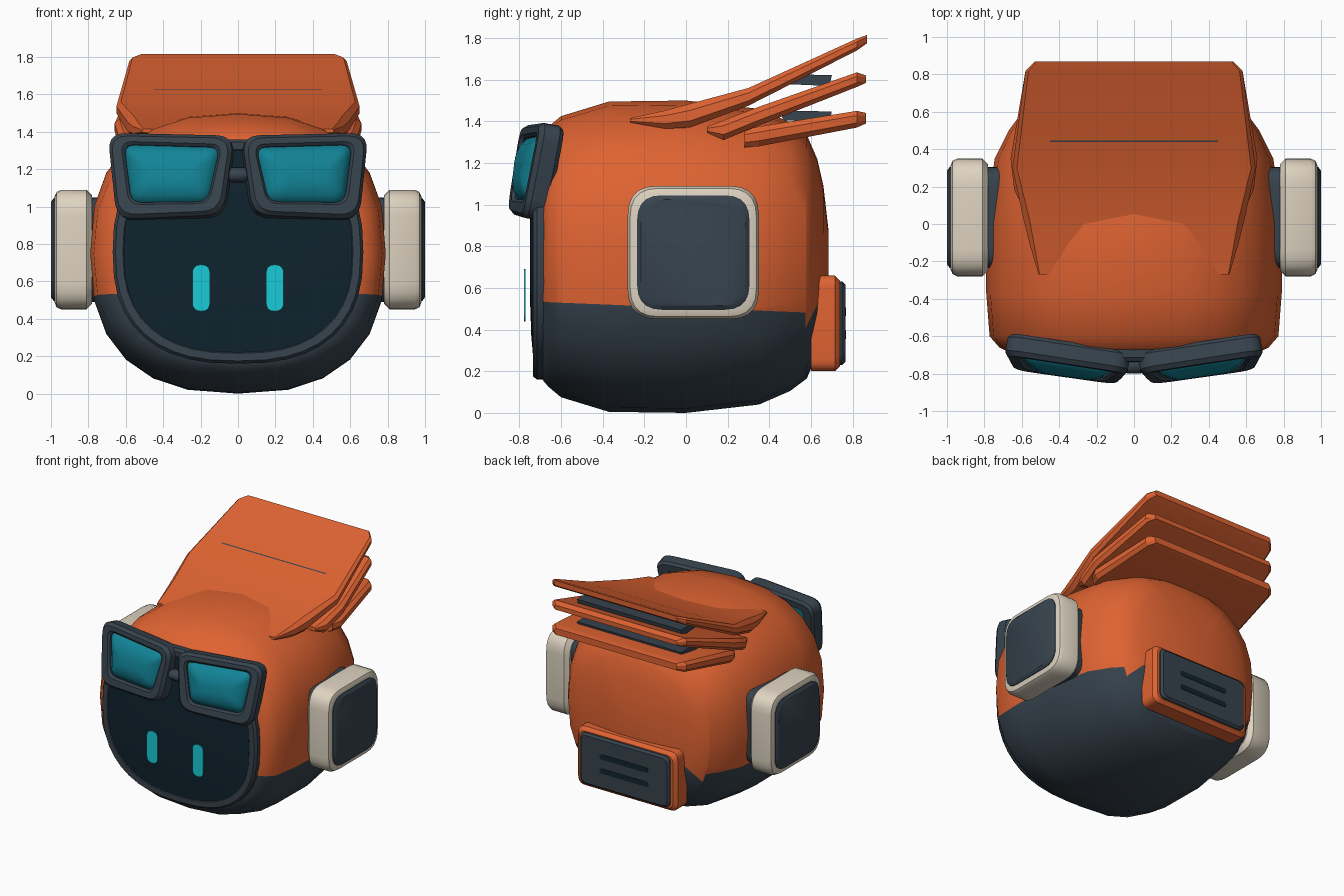
import bpy, bmesh, math
from mathutils import Vector, Matrix

if "Cube" in bpy.data.objects:
    bpy.data.objects.remove(bpy.data.objects["Cube"])


def material(name, rgb):
    m = bpy.data.materials.new(name)
    m.diffuse_color = (*rgb, 1)
    m.use_nodes = True
    m.node_tree.nodes["Principled BSDF"].inputs["Base Color"].default_value = m.diffuse_color
    return m


ORANGE = material("orange", (0.74, 0.125, 0.032))
SLATE = material("slate", (0.038, 0.056, 0.075))
BEIGE = material("beige", (0.73, 0.65, 0.53))
NAVY = material("navy", (0.005, 0.017, 0.027))
CYAN = material("cyan", (0.01, 0.60, 0.68))
TEAL = material("teal", (0.006, 0.23, 0.31))


def loft(name, loops, mats, ring=False, angle=35, edit=None):
    """Bridge equal loops; cap both ends, or join last to first for a ring."""
    bm = bmesh.new()
    rows = [[bm.verts.new(p) for p in loop] for loop in loops]
    n = len(rows[0])
    pairs = list(zip(rows, rows[1:])) + ([(rows[-1], rows[0])] if ring else [])
    for a, b in pairs:
        for i in range(n):
            j = (i + 1) % n
            bm.faces.new((a[i], a[j], b[j], b[i]))
    if not ring:
        bm.faces.new(rows[0])
        bm.faces.new(rows[-1])
    bmesh.ops.recalc_face_normals(bm, faces=bm.faces)
    if edit:
        edit(bm)
    me = bpy.data.meshes.new(name)
    bm.to_mesh(me)
    bm.free()
    for m in mats:
        me.materials.append(m)
    ob = bpy.data.objects.new(name, me)
    bpy.context.collection.objects.link(ob)
    bpy.ops.object.select_all(action='DESELECT')
    ob.select_set(True)
    bpy.context.view_layer.objects.active = ob
    bpy.ops.object.shade_smooth_by_angle(angle=math.radians(angle))
    return ob


def squircle(hw, hh, count=24, p=2.5):
    pts = []
    for i in range(count):
        a = 2 * math.pi * i / count
        c, s = math.cos(a), math.sin(a)
        pts.append((hw * math.copysign(abs(c) ** (2 / p), c),
                    hh * math.copysign(abs(s) ** (2 / p), s)))
    return pts


def rounded(corners, r, seg=5):
    pts, n = [], len(corners)
    for i in range(n):
        p, c, q = (Vector(corners[(i + k) % n]) for k in (-1, 0, 1))
        a, b = c + (p - c).normalized() * r, c + (q - c).normalized() * r
        for k in range(seg + 1):
            t = k / seg
            pts.append(tuple(a * (1 - t) ** 2 + c * 2 * t * (1 - t) + b * t * t))
    return pts


def rect(hw, hh, r, seg=5):
    return rounded([(-hw, hh), (hw, hh), (hw, -hh), (-hw, -hh)], r, seg)


def layers(outline, steps, place):
    """Stack an outline at (inset, depth) steps, mapped to space by place(u, v, d)."""
    hu = max(abs(u) for u, v in outline)
    hv = max(abs(v) for u, v in outline)
    return [[place(u * (1 - k / hu), v * (1 - k / hv), d) for u, v in outline]
            for k, d in steps]


# Head shell with a slate lower half and notched colour border at the back
def jaw_line(bm):
    def cut(co, no, keep):
        faces = [f for f in bm.faces if keep(f.calc_center_median())]
        geom = set(faces)
        for f in faces:
            geom.update(f.edges, f.verts)
        bmesh.ops.bisect_plane(bm, geom=list(geom), plane_co=co, plane_no=no, dist=1e-5)
    cut((0, 0, 0.505), (0, 0.04, 1), lambda c: True)
    cut((0, 0.575, 0), (0, 1, 0), lambda c: c.z < 0.9)
    cut((0, 0.585, 0.43), (0, -2, 1), lambda c: c.y > 0.57)
    for s in (-1, 1):
        cut((0, 0, 0.74), (1.6 * s, 0, 1), lambda c: c.y > 0.57)
    for f in bm.faces:
        c = f.calc_center_median()
        if c.y < 0.575:
            f.material_index = int(c.z < 0.505 - 0.04 * c.y)
        else:
            f.material_index = int(c.z < 0.43 + 2 * (c.y - 0.585)
                                   and c.z < max(0.62, 0.74 - 1.6 * abs(c.x)))


HEAD = [(-0.69, 0.66, 0.59), (-0.66, 0.72, 0.625), (-0.60, 0.772, 0.675),
        (-0.37, 0.79, 0.745), (0, 0.79, 0.75), (0.35, 0.745, 0.71),
        (0.50, 0.67, 0.645), (0.58, 0.61, 0.585), (0.63, 0.48, 0.47),
        (0.66, 0.35, 0.34), (0.685, 0.12, 0.12)]
loft("head", [[(u, y, 0.75 + v) for u, v in squircle(w, h)] for y, w, h in HEAD],
     [ORANGE, SLATE], angle=60, edit=jaw_line)

# Face screen and its rim
def front(u, v, d):
    return (u, -d, 0.76 + v)

loft("face_rim", layers(squircle(0.67, 0.60, 40), [(0, 0.66), (0, 0.715), (0.015, 0.735),
     (0.055, 0.735), (0.07, 0.72), (0.07, 0.66)], front), [SLATE], ring=True)
loft("face_screen", layers(squircle(0.61, 0.54, 40), [(0, 0.68), (0, 0.73), (0.15, 0.743),
     (0.35, 0.75)], front), [NAVY])

# Ear pads, eyes and goggles on both sides
for s, side in ((1, "right"), (-1, "left")):
    def ear(u, v, d):
        return (s * d, 0.035 + u, 0.77 + v)

    loft("ear_base_" + side, layers(rect(0.27, 0.28, 0.1), [(0, 0.6), (0, 0.80)], ear), [SLATE])
    loft("ear_pad_" + side, layers(rect(0.315, 0.32, 0.14), [(0.03, 0.78), (0, 0.81),
         (0, 0.945), (0.012, 0.97), (0.035, 0.98)], ear), [BEIGE])
    loft("ear_plate_" + side, layers(rect(0.27, 0.275, 0.12), [(0, 0.97), (0, 0.985),
         (0.02, 1.0)], ear), [SLATE])

    loft("eye_" + side, layers(rect(0.047, 0.125, 0.047), [(0, 0.77), (0, 0.778)],
         lambda u, v, d: (s * 0.197 + u, -d, 0.565 + v)), [CYAN])

    tilt = (Matrix.Translation((0.355, -0.715, 1.16)) @ Matrix.Rotation(math.radians(8.5), 4, 'Z')
            @ Matrix.Rotation(math.radians(-10), 4, 'X'))

    def goggle(u, v, d):
        p = tilt @ Vector((u, -d, v))
        return (s * p.x, p.y, p.z)

    outer = rounded([(-0.34, 0.215), (0.345, 0.23), (0.285, -0.24), (-0.29, -0.215)], 0.1)
    inner = rounded([(-0.265, 0.15), (0.255, 0.165), (0.205, -0.15), (-0.205, -0.145)], 0.06)
    frame = layers(outer, [(0.015, -0.05), (0, -0.03), (0, 0.045), (0.02, 0.07)], goggle)
    frame += layers(inner, [(-0.015, 0.07), (0, 0.055), (0, -0.05)], goggle)
    loft("goggle_frame_" + side, frame, [SLATE], ring=True)
    loft("goggle_lens_" + side, layers(inner, [(-0.01, 0.0), (-0.005, 0.04), (0.04, 0.075),
         (0.09, 0.092), (0.13, 0.098)], goggle), [TEAL], angle=50)

# Goggle bridge
loft("goggle_bridge", layers(squircle(0.045, 0.04, 12, 2), [(0.01, -0.06), (0, -0.03),
     (0, 0.03), (0.01, 0.06)], lambda u, v, d: (d, -0.755 + u, 1.17 + v)), [SLATE])

# Crest: three swept-back plates, stations are (y, half width, top, bottom)
CREST = {
    "crest_top": [(-0.27, 0.51, 1.415, 1.395), (-0.10, 0.56, 1.452, 1.365),
                  (0.02, 0.59, 1.485, 1.37), (0.30, 0.65, 1.56, 1.475),
                  (0.82, 0.58, 1.797, 1.74), (0.87, 0.53, 1.815, 1.775)],
    "crest_middle": [(0.10, 0.60, 1.375, 1.345), (0.18, 0.64, 1.405, 1.31),
                     (0.35, 0.66, 1.47, 1.38), (0.82, 0.58, 1.635, 1.565),
                     (0.865, 0.53, 1.62, 1.585)],
    "crest_bottom": [(0.28, 0.62, 1.36, 1.275), (0.35, 0.65, 1.375, 1.28),
                     (0.82, 0.58, 1.45, 1.37), (0.865, 0.53, 1.44, 1.39)],
}
for name, stations in CREST.items():
    loops = []
    for y, w, t, b in stations:
        e = (t - b) * 0.28
        half = [(w - e, t), (w, t - e), (w, b + e), (w - e, b)]
        loops.append([(x, y, z) for x, z in half] + [(-x, y, z) for x, z in reversed(half)])
    loft(name, loops, [ORANGE], angle=25)

# Slate fins between the crest plates
for name, y0, z in (("upper_fin", 0.425, 1.60), ("lower_fin", 0.45, 1.425)):
    loft(name, [[(x, y0, z + 0.015), (x, y0 + 0.02, z + 0.027), (x, 0.70, z + 0.022),
                 (x, 0.69, z - 0.03), (x, y0 + 0.02, z - 0.02)] for x in (-0.45, 0.45)], [SLATE])

# Rear pack with cover plate and two vents
def rear(u, v, d):
    return (u, d, 0.43 + v)

loft("rear_pack", layers(rect(0.43, 0.23, 0.06), [(0, 0.60), (0, 0.715), (0.025, 0.74)], rear),
     [ORANGE])
loft("rear_plate", layers(rect(0.385, 0.20, 0.05), [(0, 0.73), (0, 0.75), (0.015, 0.765)], rear),
     [SLATE])
for i, dz in enumerate((0.055, -0.055)):
    loft(f"rear_vent_{i + 1}", layers(rect(0.21, 0.02, 0.02), [(0, 0.762), (0, 0.768)],
         lambda u, v, d: rear(u, v + dz, d)), [NAVY])
